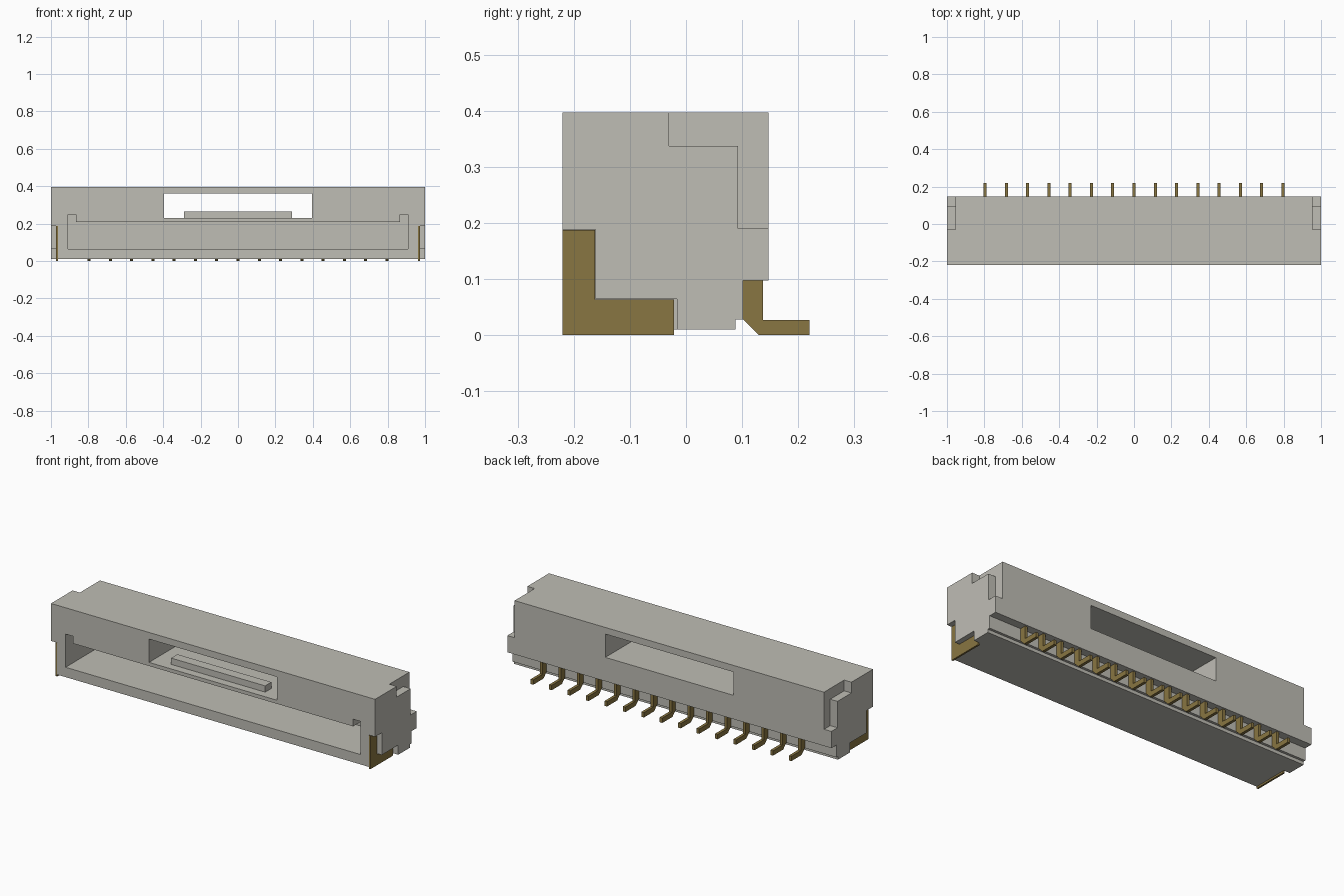
import bpy, bmesh

cube = bpy.data.objects.get("Cube")
if cube:
    bpy.data.objects.remove(cube, do_unlink=True)


def material(name, rgb):
    m = bpy.data.materials.new(name)
    m.use_nodes = True
    m.diffuse_color = (*rgb, 1)
    m.node_tree.nodes["Principled BSDF"].inputs["Base Color"].default_value = (*rgb, 1)
    return m


grey = material("warm grey plastic", (0.52, 0.51, 0.46))
brass = material("dull brass", (0.25, 0.18, 0.054))


def prism(name, profile, x0, x1, mat):
    """Extrude a (y, z) outline along x."""
    bm = bmesh.new()
    face = bm.faces.new([bm.verts.new((x0, y, z)) for y, z in profile])
    ext = bmesh.ops.extrude_face_region(bm, geom=[face])["geom"]
    moved = [v for v in ext if isinstance(v, bmesh.types.BMVert)]
    bmesh.ops.translate(bm, vec=(x1 - x0, 0, 0), verts=moved)
    bmesh.ops.recalc_face_normals(bm, faces=bm.faces)
    mesh = bpy.data.meshes.new(name)
    bm.to_mesh(mesh)
    bm.free()
    mesh.materials.append(mat)
    ob = bpy.data.objects.new(name, mesh)
    bpy.context.collection.objects.link(ob)
    return ob


def box(name, x0, x1, y0, y1, z0, z1, mat=grey):
    return prism(name, [(y0, z0), (y1, z0), (y1, z1), (y0, z1)], x0, x1, mat)


def cut(target, cutter):
    mod = target.modifiers.new("cut", 'BOOLEAN')
    mod.operation = 'DIFFERENCE'
    mod.solver = 'EXACT'
    mod.object = cutter
    bpy.context.view_layer.objects.active = target
    bpy.ops.object.modifier_apply(modifier=mod.name)
    bpy.data.objects.remove(cutter, do_unlink=True)


FRONT, BACK, BASE, TOP = -0.22, 0.147, 0.01, 0.397

# Housing with a stepped underside at the back
housing = prism("housing", [(FRONT, BASE), (0.088, BASE), (0.088, 0.028), (0.102, 0.028),
                            (0.102, 0.097), (BACK, 0.097), (BACK, TOP), (FRONT, TOP)],
                -1, 1, grey)

# Mating slot, its raised end keys, and the window right through
cut(housing, box("slot_cutter", -0.91, 0.91, -0.3, 0.06, 0.065, 0.21))
for s in (-1, 1):
    a, b = sorted((s * 0.865, s * 0.91))
    cut(housing, box("key_cutter", a, b, -0.3, 0.06, 0.15, 0.25))
cut(housing, box("window_cutter", -0.395, 0.395, -0.3, 0.3, 0.23, 0.36))

# End notches: stepped at the rear top, L shaped at the front bottom
notch = [(-0.03, 0.337), (0.093, 0.337), (0.093, 0.19), (0.3, 0.19), (0.3, 0.5), (-0.03, 0.5)]
recess = [(-0.3, -0.1), (-0.016, -0.1), (-0.016, 0.064), (-0.161, 0.064),
          (-0.161, 0.188), (-0.3, 0.188)]
for s in (-1, 1):
    cut(housing, prism("notch_cutter", notch, *sorted((s * 0.955, s * 1.1)), grey))
    cut(housing, prism("recess_cutter", recess, *sorted((s * 0.963, s * 1.1)), grey))

# Latch bar on the window floor
box("latch_bar", -0.29, 0.29, -0.175, -0.12, 0.225, 0.265)

# Solder tabs at both ends
tab = [(FRONT, 0), (-0.021, 0), (-0.021, 0.063), (-0.162, 0.063), (-0.162, 0.187), (FRONT, 0.187)]
for side, s in (("left", 1), ("right", -1)):
    prism(side + "_solder_tab", tab, *sorted((s * 0.962, s * 0.972)), brass)

# Row of bent contact pins
pin = [(0.102, 0.11), (0.102, 0.028), (0.13, 0), (0.22, 0), (0.22, 0.027),
       (0.137, 0.027), (0.137, 0.11)]
COUNT, PITCH = 15, 0.1138
for i in range(COUNT):
    x = (i - (COUNT - 1) / 2) * PITCH
    prism(f"contact_pin_{i + 1}", pin, x - 0.008, x + 0.008, brass)
